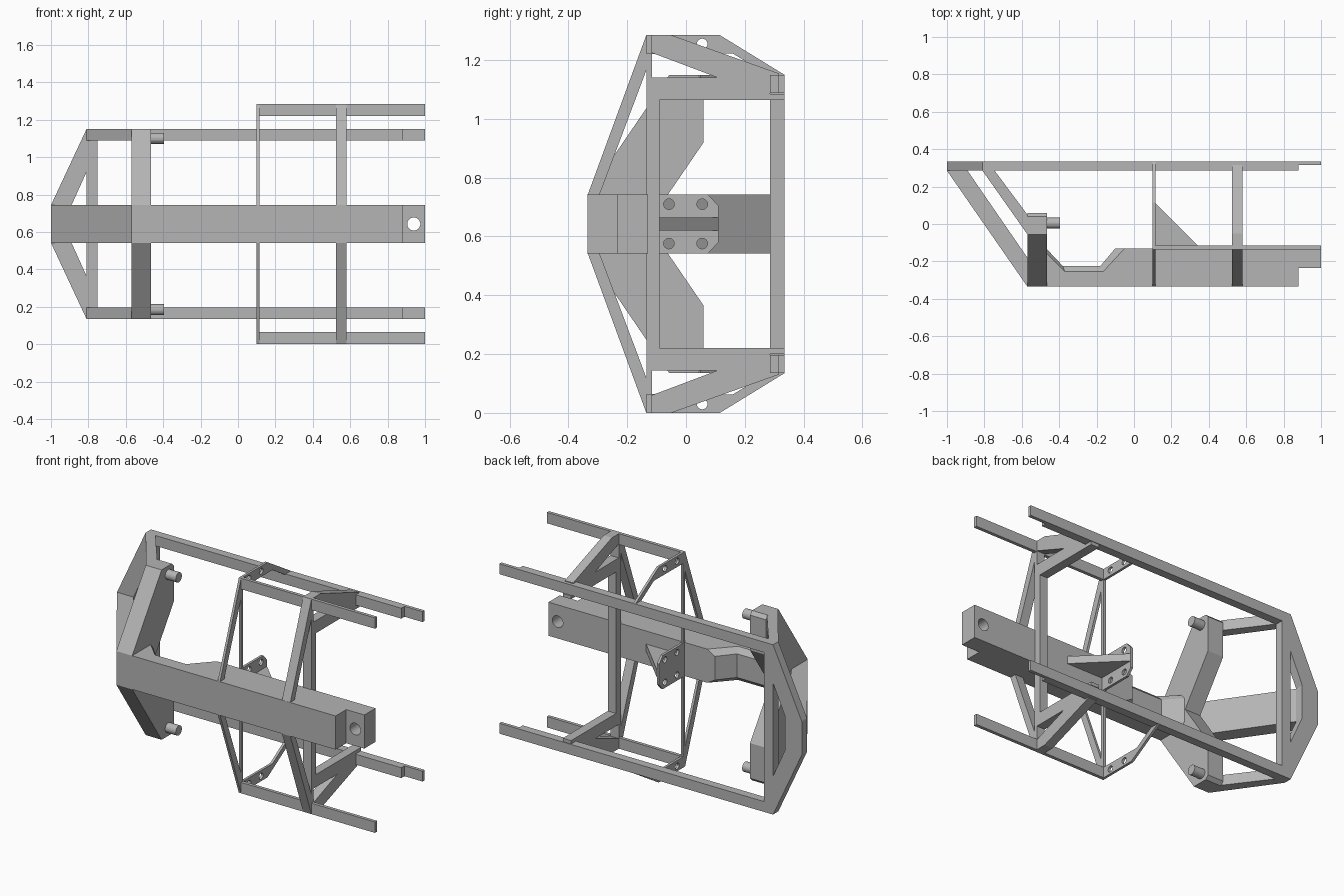
import bpy, bmesh, math
from mathutils import Vector

if "Cube" in bpy.data.objects:
    bpy.data.objects.remove(bpy.data.objects["Cube"], do_unlink=True)

MID = 0.6425  # height of the symmetry plane

steel = bpy.data.materials.new("grey_steel")
steel.use_nodes = True
GREY = (0.46, 0.46, 0.46, 1)
steel.diffuse_color = GREY
steel.node_tree.nodes["Principled BSDF"].inputs["Base Color"].default_value = GREY


def place(axis, a, b, t):
    """Profile point (a, b) at depth t along the axis, relative to MID."""
    p = {"x": (t, a, b), "y": (a, t, b), "z": (a, b, t)}[axis]
    return Vector((p[0], p[1], p[2] - MID))


def finish(name, bm, mirror):
    bmesh.ops.recalc_face_normals(bm, faces=bm.faces)
    mesh = bpy.data.meshes.new(name)
    bm.to_mesh(mesh)
    bm.free()
    mesh.materials.append(steel)
    ob = bpy.data.objects.new(name, mesh)
    ob.location.z = MID
    bpy.context.collection.objects.link(ob)
    if mirror:
        mod = ob.modifiers.new("Mirror", "MIRROR")
        mod.use_axis = (False, False, True)
        mod.use_mirror_merge = False
    return ob


def loft(name, axis, rings, mirror=False):
    """Solid through a list of (profile, depth) rings."""
    bm = bmesh.new()
    loops = [[bm.verts.new(place(axis, a, b, t)) for a, b in pts] for pts, t in rings]
    n = len(loops[0])
    bm.faces.new(loops[0])
    bm.faces.new(loops[-1])
    for lo, hi in zip(loops, loops[1:]):
        for i in range(n):
            j = (i + 1) % n
            bm.faces.new((lo[i], lo[j], hi[j], hi[i]))
    return finish(name, bm, mirror)


def prism(name, axis, pts, lo, hi, mirror=True):
    return loft(name, axis, [(pts, lo), (pts, hi)], mirror)


def box(name, x, y, z, mirror=True):
    pts = [(x[0], y[0]), (x[1], y[0]), (x[1], y[1]), (x[0], y[1])]
    return prism(name, "z", pts, z[0], z[1], mirror)


def circle(a, b, r, n=24):
    return [(a + r * math.cos(i * math.tau / n), b + r * math.sin(i * math.tau / n))
            for i in range(n)]


def drill(ob, axis, spots, r, lo, hi):
    """Cut round holes through a part."""
    for a, b in spots:
        cutter = prism("cutter", axis, circle(a, b, r), lo, hi, False)
        cutter.hide_render = True
        mod = ob.modifiers.new("Hole", "BOOLEAN")
        mod.operation, mod.solver, mod.object = "DIFFERENCE", "EXACT", cutter
        while ob.modifiers[0] != mod:
            bpy.ops.object.select_all(action="DESELECT")
            bpy.context.view_layer.objects.active = ob
            bpy.ops.object.modifier_move_up(modifier=mod.name)
        bpy.context.view_layer.objects.active = ob
        bpy.ops.object.modifier_apply(modifier=mod.name)
        bpy.data.objects.remove(cutter, do_unlink=True)


# Main beam with a chamfered relief on its back and a stepped tip
front = [(-.57, -.335), (.88, -.335), (.88, -.235), (1, -.235), (1, -.13)]
edge = front + [(-.05, -.13), (-.165, -.255), (-.37, -.255), (-.47, -.155), (-.57, -.155)]
core = front + [(-.1, -.13), (-.18, -.225), (-.38, -.225), (-.47, -.13), (-.57, -.13)]
beam = loft("main_beam", "z", [(edge, .542), (core, .572), (core, .713), (edge, .743)])
drill(beam, "y", [(.94, MID)], .035, -.4, 0)

# Diagonal beam running to the rear frame
prism("diagonal_beam", "z", [(-1, .335), (-1, .285), (-.57, -.335), (-.57, -.18), (-.89, .285), (-.89, .335)],
      .542, .743, False)

# Rear frame: end plate, upright and rails
prism("rear_end_plate", "y",
      [(-1, .542), (-1, .743), (-.81, 1.15), (-.81, .92), (-.89, .743),
       (-.89, .542), (-.81, .365), (-.81, .135)], .285, .335, False)
box("rear_upright", (-.81, -.75), (.285, .335), (.135, 1.15), False)
prism("rear_rail", "z",
      [(-.81, .285), (.88, .285), (.88, .315), (1, .315), (1, .335), (-.81, .335)],
      1.088, 1.15)

# Swept arms with pins, braced to the rear frame
prism("swept_arm", "x",
      [(-.335, MID), (-.335, .743), (-.057, 1.15), (.04, 1.15), (.06, 1.13),
       (.06, .92), (-.13, MID)], -.57, -.465)
prism("arm_pin", "x", circle(.005, 1.1, .029), -.47, -.395)
prism("arm_brace", "z", [(-.81, .285), (-.57, -.055), (-.57, .05), (-.745, .285)], 1.088, 1.15)

# Front rails and the two cross frames that carry them
box("front_rail", (.1, 1), (-.135, -.115), (1.22, 1.285))
for label, x0, x1 in (("inner", .1, .115), ("outer", .525, .58)):
    prism(label + "_frame_strut", "x",
          [(-.335, .74), (-.135, 1.285), (-.135, 1.165), (-.295, .74)], x0, x1)
    box(label + "_frame_upright", (x0, x1), (-.135, -.115), (.02, 1.265), False)

# Drilled corner plates on the inner frame
corner = prism("corner_plate", "x",
               [(-.135, 1.285), (.115, 1.285), (.335, 1.15), (.285, 1.145),
                (.16, 1.222), (-.135, 1.22)], .1, .115)
drill(corner, "x", [(-.06, 1.255), (.055, 1.255)], .018, 0, .2)

# Outer frame: sloped braces, cross bars and a lining
prism("sloped_brace", "x",
      [(-.135, 1.285), (-.05, 1.285), (.315, 1.155), (.315, 1.1), (.215, 1.1), (-.135, 1.232)],
      .525, .58)
box("cross_bar", (.525, .58), (-.115, .285), (1.085, 1.14))
box("lining_bar", (.525, .58), (-.115, .335), (1.065, 1.085))
box("lining_upright", (.525, .58), (-.115, -.09), (.2, 1.085), False)

# Drilled mounting plate with its gusset
mount = prism("mount_plate", "x",
              [(-.135, .542), (.075, .542), (.11, .58), (.11, .705), (.075, .743), (-.135, .743)],
              .1, .115, False)
drill(mount, "x", [(y, z) for y in (-.058, .055) for z in (.576, .71)], .018, 0, .2)
prism("mount_gusset", "z", [(.115, .11), (.115, -.135), (.36, -.135)], .62, .665, False)
